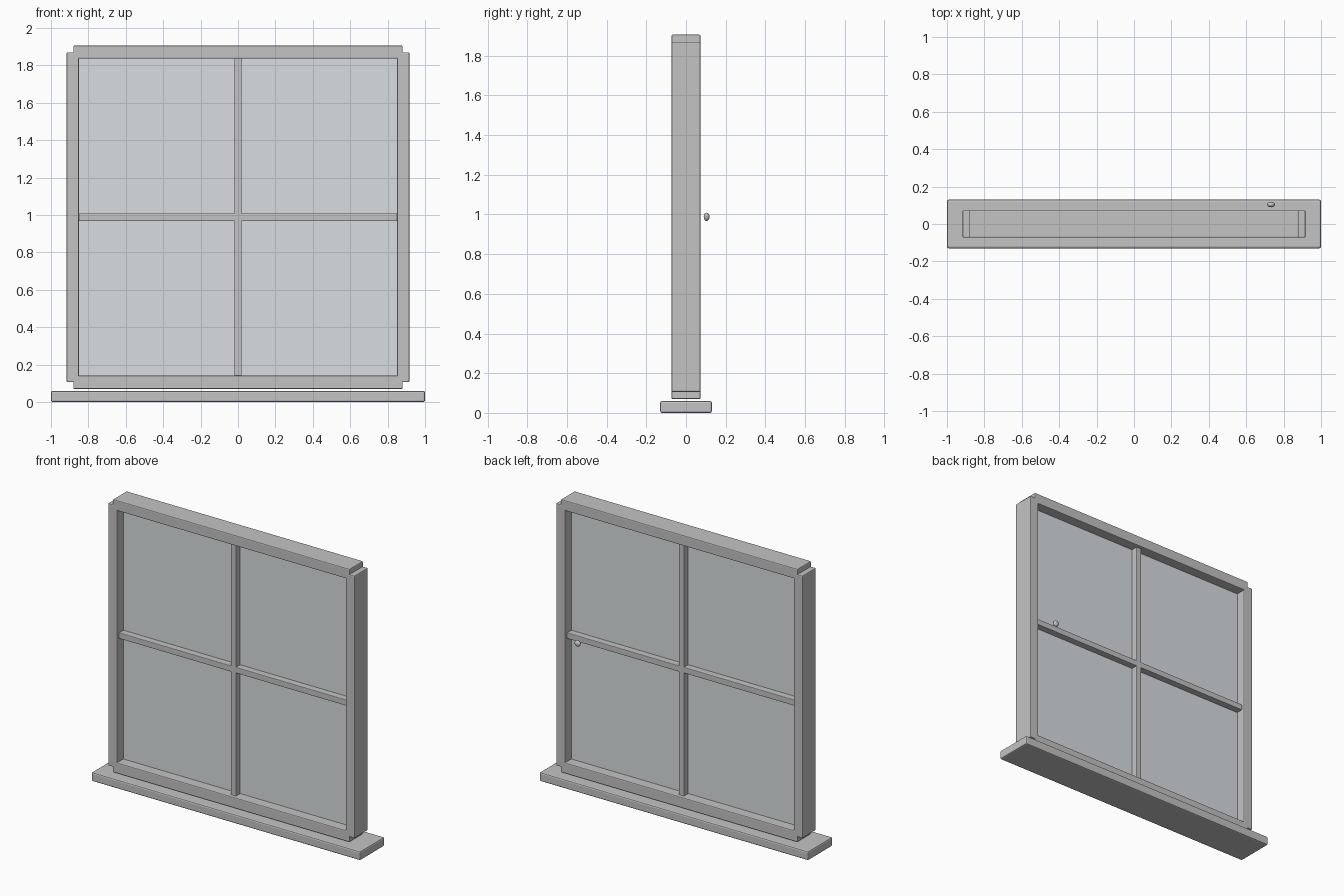
import bpy

if "Cube" in bpy.data.objects:
    bpy.data.objects.remove(bpy.data.objects["Cube"])


def make_material(name, colour):
    m = bpy.data.materials.new(name)
    m.diffuse_color = (*colour, 1.0)
    m.use_nodes = True
    m.node_tree.nodes["Principled BSDF"].inputs["Base Color"].default_value = m.diffuse_color
    return m


FRAME = make_material("painted grey", (0.55, 0.55, 0.55))
GLASS = make_material("pale glass", (0.70, 0.73, 0.75))


def box(name, x, y, z, mat, bevel=0.0):
    """Box spanning the (min, max) ranges, with softened edges."""
    spans = (x, y, z)
    bpy.ops.mesh.primitive_cube_add(size=1, location=[(a + b) / 2 for a, b in spans])
    ob = bpy.context.object
    ob.name = name
    ob.scale = [b - a for a, b in spans]
    bpy.ops.object.transform_apply(location=False, rotation=False, scale=True)
    ob.data.materials.append(mat)
    if bevel:
        mod = ob.modifiers.new("soft edges", 'BEVEL')
        mod.width = bevel
        mod.segments = 2
    return ob


DEPTH = (-0.073, 0.073)
BAR_DEPTH = (-0.05, 0.05)
MID_Z = 0.988

# Sill board
box("sill", (-1, 1), (-0.13, 0.13), (0, 0.06), FRAME, 0.009)

# Outer frame: stiles at the sides, rails above and below
box("left_stile", (-0.917, -0.85), DEPTH, (0.106, 1.87), FRAME, 0.006)
box("right_stile", (0.85, 0.917), DEPTH, (0.106, 1.87), FRAME, 0.006)
box("bottom_rail", (-0.88, 0.88), DEPTH, (0.07, 0.142), FRAME, 0.006)
box("top_rail", (-0.88, 0.88), DEPTH, (1.836, 1.906), FRAME, 0.006)

# Glazing bars
box("vertical_bar", (-0.02, 0.02), BAR_DEPTH, (0.138, 1.84), FRAME, 0.004)
box("horizontal_bar", (-0.852, 0.852), BAR_DEPTH, (MID_Z - 0.02, MID_Z + 0.02), FRAME, 0.004)

# Glass pane
box("glass_pane", (-0.855, 0.855), (-0.005, 0.005), (0.137, 1.841), GLASS)

# Small flattened knob behind the right side
bpy.ops.mesh.primitive_uv_sphere_add(segments=16, ring_count=8, radius=0.021,
                                     location=(0.733, 0.104, MID_Z))
knob = bpy.context.object
knob.name = "latch_knob"
knob.scale = (1, 0.7, 1)
bpy.ops.object.transform_apply(location=False, rotation=False, scale=True)
knob.data.materials.append(FRAME)
bpy.ops.object.shade_smooth_by_angle()
